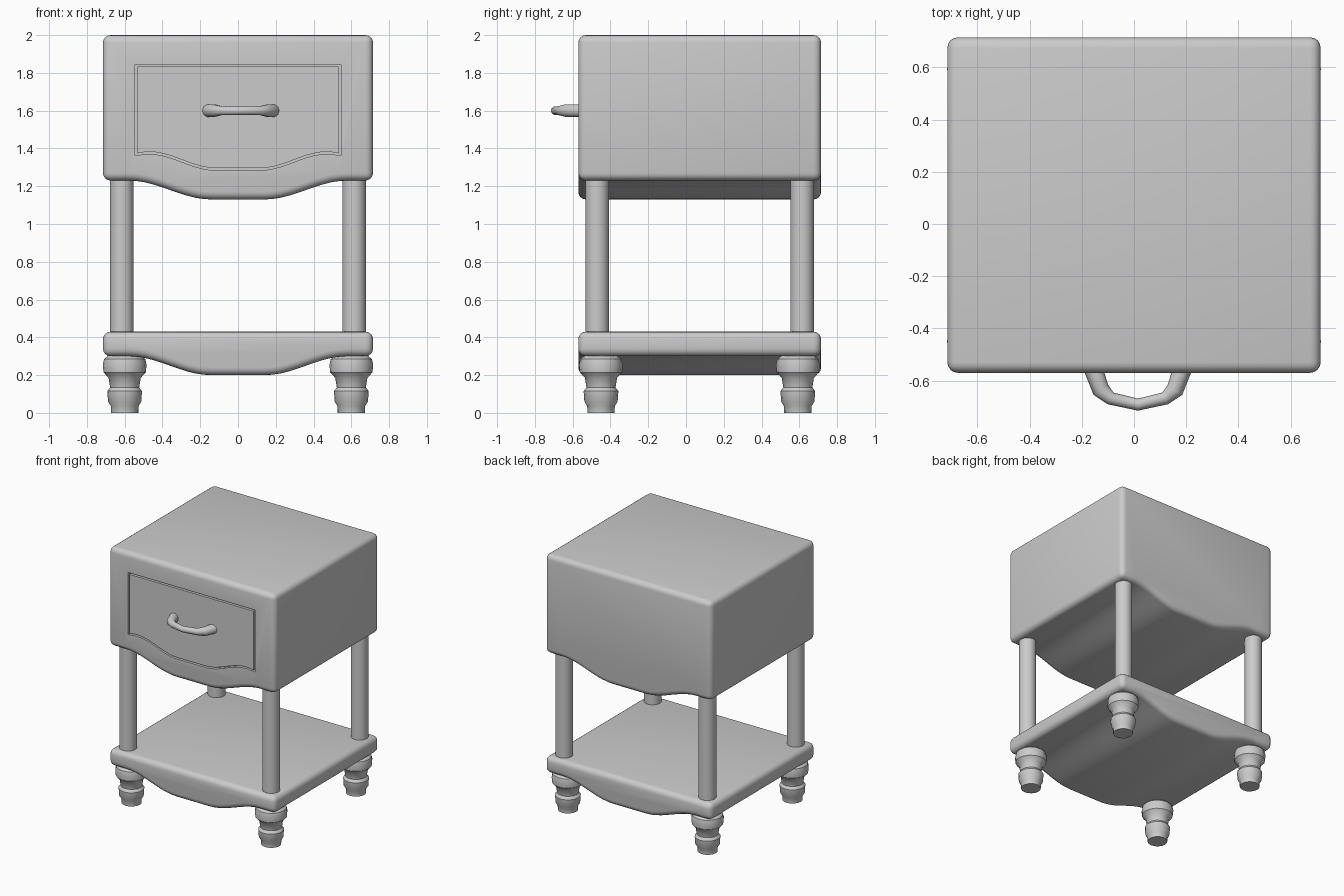
import bpy, bmesh, math

if "Cube" in bpy.data.objects:
    bpy.data.objects.remove(bpy.data.objects["Cube"])


def activate(ob):
    bpy.ops.object.select_all(action='DESELECT')
    ob.select_set(True)
    bpy.context.view_layer.objects.active = ob


def smooth(ob, angle=35):
    activate(ob)
    bpy.ops.object.shade_smooth_by_angle(angle=math.radians(angle))


def new_object(name, bm):
    bmesh.ops.recalc_face_normals(bm, faces=bm.faces)
    me = bpy.data.meshes.new(name)
    bm.to_mesh(me)
    bm.free()
    ob = bpy.data.objects.new(name, me)
    bpy.context.collection.objects.link(ob)
    return ob


def prism(name, half, y0, y1, bevel=0):
    """Mirror a right-hand (x, z) outline, extrude along y, round the edges."""
    outline = half + [(-x, z) for x, z in reversed(half)]
    bm = bmesh.new()
    face = bm.faces.new([bm.verts.new((x, y0, z)) for x, z in outline])
    ext = bmesh.ops.extrude_face_region(bm, geom=[face])
    moved = [g for g in ext['geom'] if isinstance(g, bmesh.types.BMVert)]
    bmesh.ops.translate(bm, vec=(0, y1 - y0, 0), verts=moved)
    ob = new_object(name, bm)
    if bevel:
        mod = ob.modifiers.new("rounding", 'BEVEL')
        mod.width, mod.segments = bevel, 4
        mod.limit_method, mod.angle_limit = 'ANGLE', math.radians(40)
        mod.use_clamp_overlap = False
        activate(ob)
        bpy.ops.object.modifier_apply(modifier=mod.name)
    return ob


def belly(x0, z0, x1, z1, n=10):
    """S-curve from the outer point down to the flat belly."""
    pts = []
    for i in range(n + 1):
        t = i / n
        pts.append((x0 + (x1 - x0) * t,
                    z0 + (z1 - z0) * (1 - math.cos(math.pi * t)) / 2))
    return pts


def lathe(name, profile, x, y, sides):
    bm = bmesh.new()
    rings = []
    for r, z in profile:
        rings.append([bm.verts.new((x + r * math.cos(2 * math.pi * k / sides),
                                    y + r * math.sin(2 * math.pi * k / sides), z))
                      for k in range(sides)])
    for a, b in zip(rings, rings[1:]):
        for k in range(sides):
            j = (k + 1) % sides
            bm.faces.new((a[k], a[j], b[j], b[k]))
    bm.faces.new(rings[0])
    bm.faces.new(rings[-1])
    ob = new_object(name, bm)
    smooth(ob)
    return ob


FRONT, BACK, SIDE = -0.57, 0.715, 0.715

# Cabinet box and lower shelf, both with a curved apron underneath
cabinet = prism("cabinet", [(SIDE, 2.0), (SIDE, 1.23)] + belly(0.58, 1.23, 0.14, 1.13),
                FRONT, BACK, 0.04)
shelf = prism("lower_shelf", [(SIDE, 0.43), (SIDE, 0.30)] + belly(0.58, 0.30, 0.14, 0.20),
              FRONT, BACK, 0.04)


# Drawer front sits flush inside a narrow groove cut in the cabinet
def drawer_outline(g):
    return ([(0.545 - g, 1.845 - g), (0.545 - g, 1.362 + g), (0.49, 1.37 + g)]
            + belly(0.47, 1.37 + g, 0.12, 1.285 + g))


cutter = prism("drawer_recess_cutter", drawer_outline(0), FRONT - 0.1, FRONT + 0.03)
cutter.hide_render = True
mod = cabinet.modifiers.new("recess", 'BOOLEAN')
mod.operation, mod.object, mod.solver = 'DIFFERENCE', cutter, 'EXACT'
activate(cabinet)
bpy.ops.object.modifier_apply(modifier=mod.name)
bpy.data.objects.remove(cutter, do_unlink=True)
drawer = prism("drawer_front", drawer_outline(0.012), FRONT, FRONT + 0.03)
for ob in (cabinet, shelf, drawer):
    smooth(ob)

# Posts and turned feet at the four corners
foot_profile = [(0.072, 0.0), (0.073, 0.035), (0.088, 0.06), (0.092, 0.115),
                (0.077, 0.135), (0.085, 0.185), (0.112, 0.215), (0.116, 0.255),
                (0.109, 0.285), (0.09, 0.30), (0.088, 0.33)]
for side, sx in (("left", -1), ("right", 1)):
    for end, py, fy in (("front", -0.47, -0.45), ("back", 0.615, 0.592)):
        lathe(f"{end}_{side}_post", [(0.0625, 0.40), (0.0625, 1.26)], sx * 0.615, py, 24)
        lathe(f"{end}_{side}_foot", foot_profile, sx * 0.6, fy, 16)

# Bow handle: tube with thicker ends
path = [(-0.158, -0.55, 0.036), (-0.127, -0.635, 0.034), (-0.09, -0.668, 0.025),
        (0.015, -0.692, 0.023), (0.12, -0.668, 0.025), (0.157, -0.635, 0.034),
        (0.188, -0.55, 0.036)]
cu = bpy.data.curves.new("drawer_handle", 'CURVE')
cu.dimensions = '3D'
cu.bevel_depth, cu.bevel_resolution, cu.use_fill_caps = 1.0, 3, True
sp = cu.splines.new('POLY')
sp.points.add(len(path) - 1)
for p, (x, y, r) in zip(sp.points, path):
    p.co, p.radius = (x, y, 1.6, 1), r
handle = bpy.data.objects.new("drawer_handle", cu)
bpy.context.collection.objects.link(handle)
activate(handle)
bpy.ops.object.convert(target='MESH')
smooth(bpy.context.view_layer.objects.active, 40)
